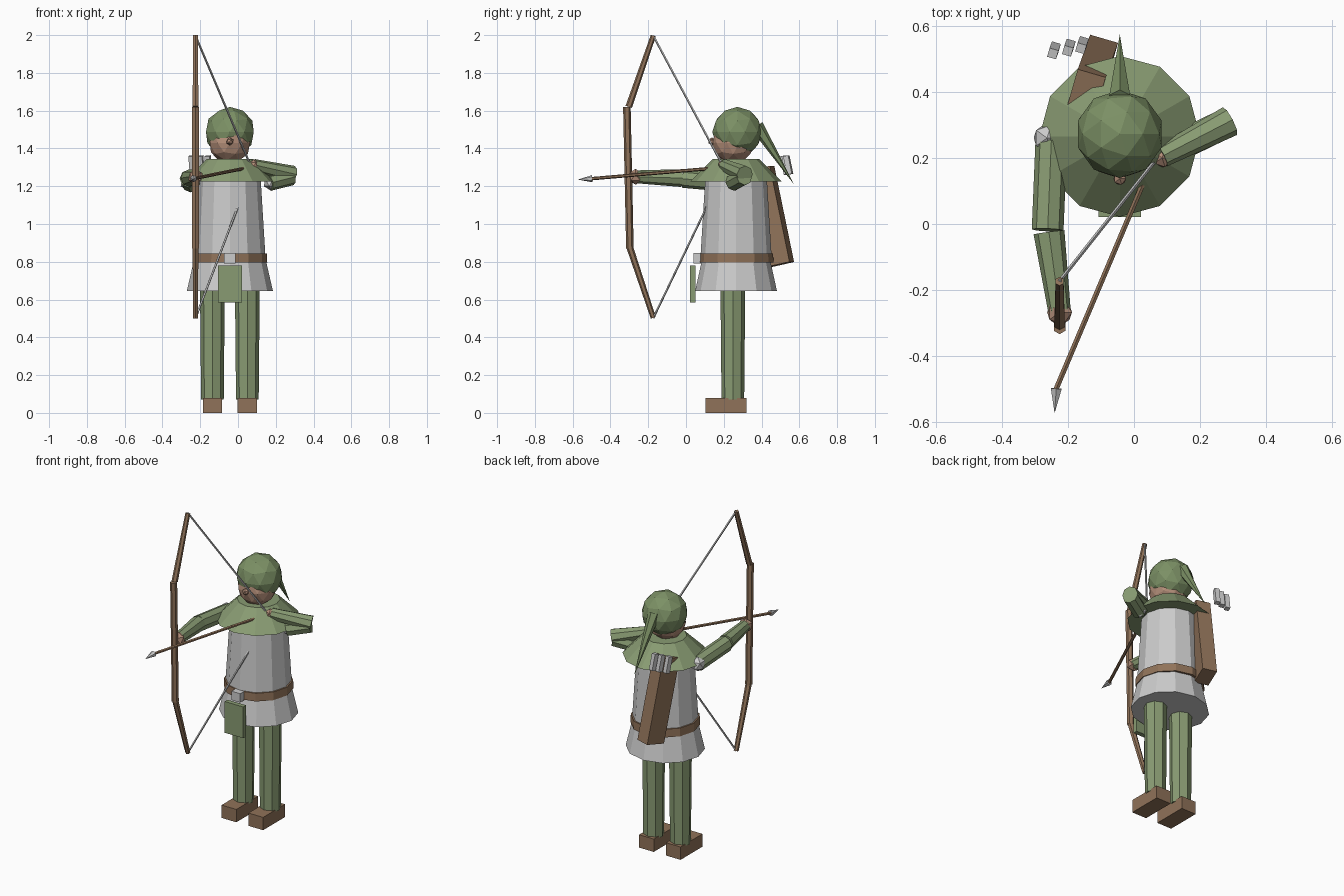
import bpy
from mathutils import Vector, Matrix

if "Cube" in bpy.data.objects:
    bpy.data.objects.remove(bpy.data.objects["Cube"])


def mat(name, rgb):
    m = bpy.data.materials.new(name)
    m.diffuse_color = (*rgb, 1)
    m.use_nodes = True
    m.node_tree.nodes["Principled BSDF"].inputs["Base Color"].default_value = m.diffuse_color
    return m


GREEN = mat("green_cloth", (0.25, 0.33, 0.17))
HOOD = mat("hood_green", (0.20, 0.28, 0.13))
BROWN = mat("leather", (0.28, 0.17, 0.10))
SKIN = mat("skin", (0.45, 0.27, 0.19))
CX, CY = -0.043, 0.265  # body axis


def finish(name, m):
    o = bpy.context.object
    o.name = name
    if m:
        o.data.materials.append(m)
    return o


def rod(name, a, b, r1, r2, m=None, sides=8):
    """Tapered prism from point a to point b."""
    a, b = Vector(a), Vector(b)
    d = b - a
    bpy.ops.mesh.primitive_cone_add(vertices=sides, radius1=r1, radius2=r2, depth=d.length,
                                    location=(a + b) / 2,
                                    rotation=d.to_track_quat('Z', 'Y').to_euler())
    return finish(name, m)


def ring(name, z1, z2, r1, r2, m=None, sy=1.0):
    """Twelve-sided band around the body axis."""
    bpy.ops.mesh.primitive_cone_add(vertices=12, radius1=r1, radius2=r2, depth=z2 - z1,
                                    location=(CX, CY, (z1 + z2) / 2))
    bpy.context.object.scale.y = sy
    return finish(name, m)


def ball(name, loc, r, m=None, sub=1):
    bpy.ops.mesh.primitive_ico_sphere_add(subdivisions=sub, radius=r, location=loc)
    return finish(name, m)


def box(name, loc, size, m=None, frame=None):
    bpy.ops.mesh.primitive_cube_add(size=1)
    o = finish(name, m)
    o.data.transform(Matrix.Diagonal((*size, 1)))
    o.matrix_world = Matrix.Translation(loc) @ (frame or Matrix.Identity(4))
    return o


# Legs and boots
for side, s in (("left", -1), ("right", 1)):
    x = CX + s * 0.0925
    rod(f"{side}_leg", (x, 0.248, 0.07), (x, 0.248, 0.70), 0.060, 0.066, GREEN)
    box(f"{side}_boot", (x, 0.212, 0.04), (0.102, 0.215, 0.08), BROWN)
    ball(f"{side}_shoulder_guard", (CX + s * 0.22, 0.26, 1.22), 0.045)

# Tunic, skirt, belt and front flap
ring("tunic", 0.80, 1.29, 0.190, 0.160)
ring("skirt", 0.645, 0.81, 0.228, 0.190, sy=0.95)
ring("belt", 0.795, 0.845, 0.198, 0.196, BROWN)
box("buckle", (CX, 0.06, 0.818), (0.06, 0.04, 0.055))
box("front_flap", (CX, 0.035, 0.682), (0.128, 0.028, 0.195), GREEN)

# Cape, head, hood and its tail
ring("cape", 1.225, 1.345, 0.243, 0.122, GREEN)
ball("face", (CX, 0.25, 1.43), 0.112, SKIN, 2)
ball("nose", (CX, 0.137, 1.437), 0.021, SKIN)
ball("hood", (CX, 0.272, 1.487), 0.133, HOOD, 2)
rod("hood_tail", (CX, 0.375, 1.52), (CX, 0.573, 1.208), 0.036, 0.0, HOOD, 6)

# Bow arm
rod("bow_upper_arm", (-0.25, 0.25, 1.215), (-0.261, -0.018, 1.24), 0.048, 0.048, GREEN)
rod("bow_forearm", (-0.257, -0.025, 1.243), (-0.225, -0.265, 1.25), 0.047, 0.034, GREEN)
ball("bow_hand", (-0.225, -0.267, 1.25), 0.042, SKIN)

# Drawing arm
rod("draw_upper_arm", (0.165, 0.25, 1.22), (0.285, 0.308, 1.25), 0.045, 0.045, GREEN)
rod("draw_forearm", (0.29, 0.311, 1.262), (0.085, 0.205, 1.31), 0.047, 0.034, GREEN)
ball("draw_hand", (0.085, 0.2, 1.31), 0.032, SKIN)

# Bow limbs, grip and string
BX = -0.225
rod("bow_grip", (BX, -0.297, 0.87), (BX, -0.313, 1.62), 0.020, 0.020, BROWN, 6)
for part, near, tip in (("upper", (BX, -0.303, 1.62), (BX, -0.173, 1.997)),
                        ("lower", (BX, -0.297, 0.875), (BX, -0.173, 0.503))):
    rod(f"{part}_limb", near, tip, 0.018, 0.014, BROWN, 6)
    rod(f"{part}_string", tip, (0.075, 0.205, 1.29), 0.006, 0.006, None, 5)

# Drawn arrow
rod("arrow_shaft", (0.06, 0.2, 1.30), (-0.236, -0.5, 1.24), 0.009, 0.009, BROWN, 6)
rod("arrow_head", (-0.235, -0.497, 1.24), (-0.24, -0.572, 1.235), 0.019, 0.0, None, 6)

# Quiver with spare arrows, all sharing one tilt
zq = Vector((-0.072, -0.201, 0.977)).normalized()
xq = Vector((0.96, -0.28, 0.013)).normalized()
yq = zq.cross(xq).normalized()
tilt = Matrix((xq, yq, zq)).transposed().to_4x4()
box("quiver", (-0.126, 0.449, 1.04), (0.088, 0.125, 0.52), BROWN, tilt)
for i, (x, y) in enumerate(((-0.242, 0.525), (-0.197, 0.533), (-0.157, 0.541))):
    box(f"spare_arrow_{i + 1}", (x, y, 1.312), (0.028, 0.028, 0.10), None, tilt)
